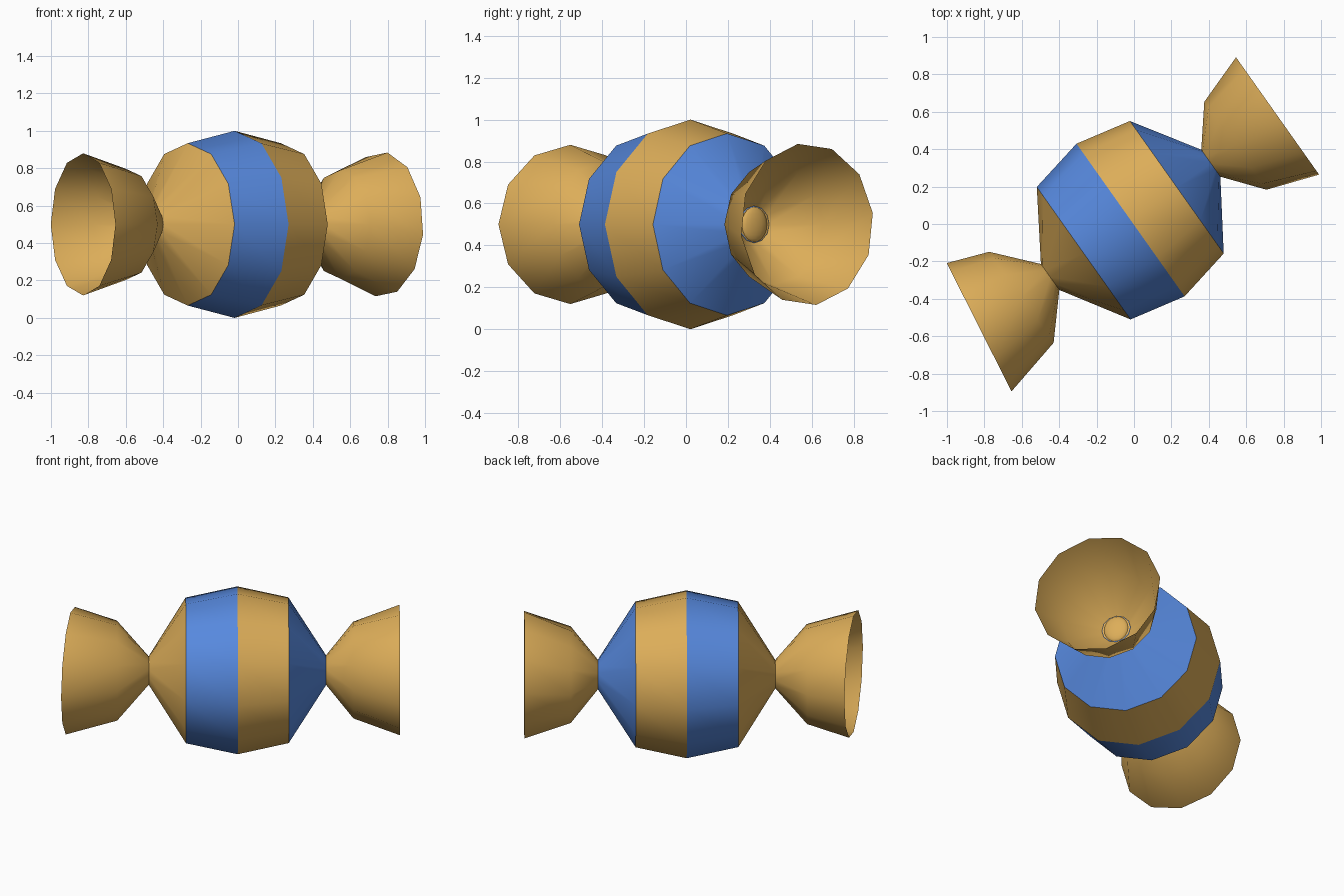
import bpy, bmesh, math

cube = bpy.data.objects.get("Cube")
if cube:
    bpy.data.objects.remove(cube, do_unlink=True)

SIDES = 12
YAW = math.radians(35.3)
ORIGIN = (-0.016, 0.023, 0.5)   # the candy lies along its local x axis


def material(name, rgb):
    mat = bpy.data.materials.new(name)
    mat.use_nodes = True
    mat.diffuse_color = (*rgb, 1)
    mat.node_tree.nodes["Principled BSDF"].inputs["Base Color"].default_value = (*rgb, 1)
    return mat


gold = material("gold wrapper", (0.72, 0.42, 0.10))
blue = material("blue stripe", (0.095, 0.25, 0.73))


def ring(bm, x, radius, twist=0, tilt=0):
    """Circle of vertices across the axis; tilt shears it along the axis."""
    verts = []
    for i in range(SIDES):
        a = 2 * math.pi * i / SIDES + math.radians(twist)
        y = radius * math.cos(a)
        verts.append(bm.verts.new((x + tilt * y, y, radius * math.sin(a))))
    return verts


def bridge(bm, a, b, index=0):
    for i in range(SIDES):
        j = (i + 1) % SIDES
        face = bm.faces.new((a[i], a[j], b[j], b[i]))
        face.material_index = index


def finish(bm, name, mats, angle=40):
    bmesh.ops.recalc_face_normals(bm, faces=bm.faces)
    mesh = bpy.data.meshes.new(name)
    bm.to_mesh(mesh)
    bm.free()
    for m in mats:
        mesh.materials.append(m)
    obj = bpy.data.objects.new(name, mesh)
    bpy.context.collection.objects.link(obj)
    obj.location = ORIGIN
    obj.rotation_euler.z = YAW
    bpy.ops.object.select_all(action='DESELECT')
    obj.select_set(True)
    bpy.context.view_layer.objects.active = obj
    bpy.ops.object.shade_smooth_by_angle(angle=math.radians(angle))
    return obj


# Sweet body: alternating bands with crisp seams
profile = [(-0.53, 0.085), (-0.31, 0.434), (-0.003, 0.5), (0.30, 0.434), (0.525, 0.085)]
bm = bmesh.new()
rings = [ring(bm, x, r) for x, r in profile]
for k in range(len(rings) - 1):
    bridge(bm, rings[k], rings[k + 1], k % 2)
bm.faces.new(rings[0])
bm.faces.new(rings[-1])
seams = [e for e in bm.edges if abs(e.verts[0].co.x - e.verts[1].co.x) < 0.001]
for e in seams:
    e.smooth = False
finish(bm, "candy_body", [gold, blue])


# Flared wrapper ends, open on the outside
def wrapper_end(name, rows):
    bm = bmesh.new()
    rings = [ring(bm, *row) for row in rows]
    for a, b in zip(rings, rings[1:]):
        bridge(bm, a, b)
    # Outward-facing winding along the axis
    finish(bm, name, [gold])


wrapper_end("left_wrapper_end", [(0.52, 0.085), (0.684, 0.288), (0.96, 0.388, 8)])
wrapper_end("right_wrapper_end", [(-0.53, 0.085), (-0.718, 0.298), (-0.995, 0.38, 0, 0.15)])

# Small rounded knots where the wrapper is pinched
for name, x in (("left_knot", 0.52), ("right_knot", -0.53)):
    bm = bmesh.new()
    bmesh.ops.create_uvsphere(bm, u_segments=16, v_segments=10, radius=1)
    bmesh.ops.scale(bm, vec=(0.025, 0.076, 0.085), verts=bm.verts)
    bmesh.ops.translate(bm, vec=(x, 0, 0), verts=bm.verts)
    finish(bm, name, [gold], 80)
